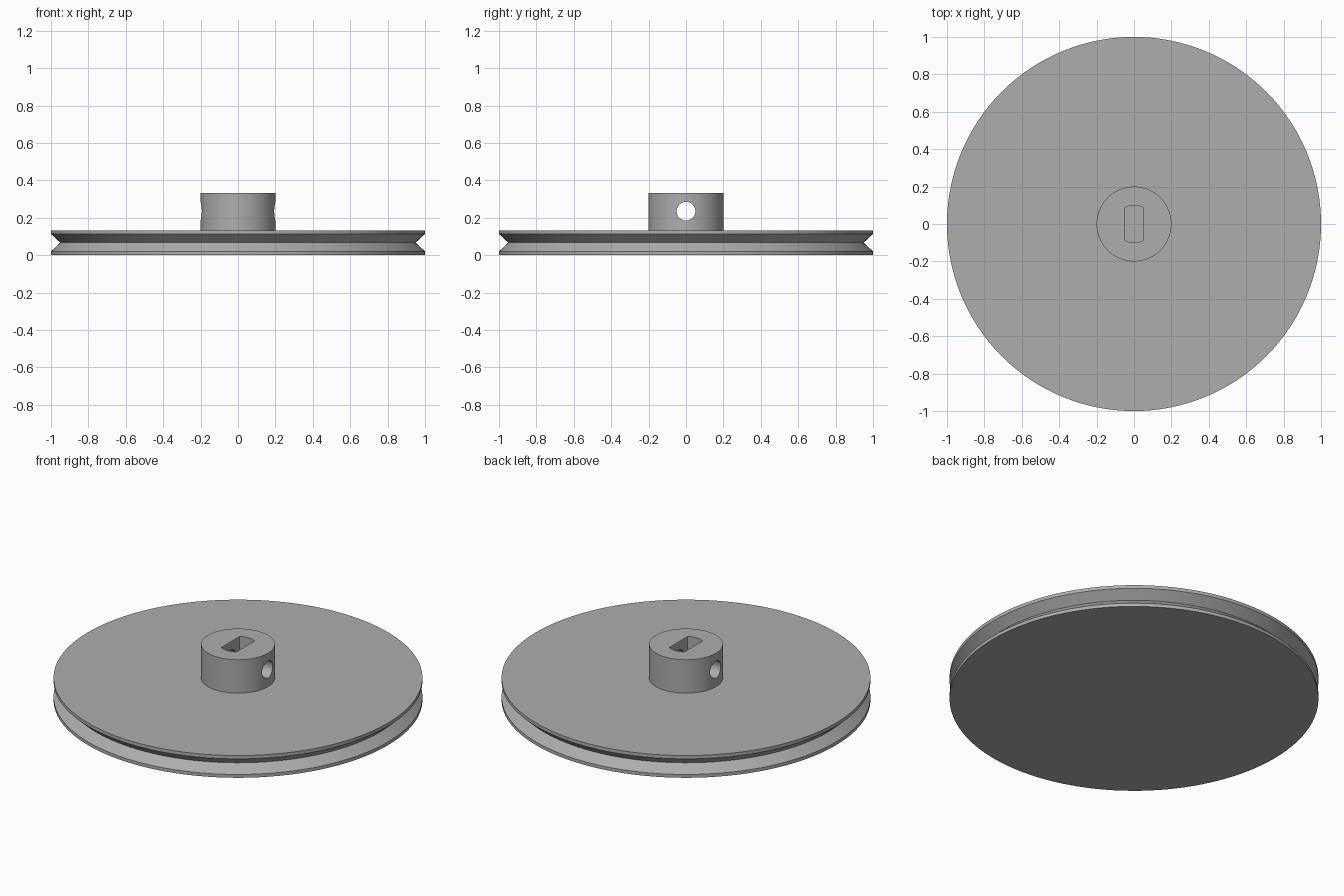
import bpy, bmesh
from math import cos, sin, pi, radians, sqrt
from mathutils import Matrix

if "Cube" in bpy.data.objects:
    bpy.data.objects.remove(bpy.data.objects["Cube"])

SEGMENTS = 128
RIM_R, RIM_TOP, LIP, GROOVE_R = 1.0, 0.133, 0.02, 0.95
HUB_R, HUB_TOP = 0.2, 0.333
SHAFT_R, FLAT_X = 0.1, 0.05
SCREW_R, SCREW_Z = 0.05, 0.235

grey = bpy.data.materials.new("plain grey")
grey.use_nodes = True
grey.diffuse_color = (0.42, 0.42, 0.42, 1)
grey.node_tree.nodes["Principled BSDF"].inputs["Base Color"].default_value = grey.diffuse_color


def add_object(name, bm):
    bmesh.ops.recalc_face_normals(bm, faces=bm.faces)
    mesh = bpy.data.meshes.new(name)
    bm.to_mesh(mesh)
    bm.free()
    mesh.materials.append(grey)
    obj = bpy.data.objects.new(name, mesh)
    bpy.context.collection.objects.link(obj)
    return obj


def loft(name, rings):
    """Skin a stack of equal-length point rings and cap both ends."""
    bm = bmesh.new()
    loops = [[bm.verts.new(p) for p in ring] for ring in rings]
    count = len(loops[0])
    for a, b in zip(loops, loops[1:]):
        for i in range(count):
            j = (i + 1) % count
            bm.faces.new((a[i], a[j], b[j], b[i]))
    bm.faces.new(loops[0])
    bm.faces.new(loops[-1])
    return add_object(name, bm)


def circle(radius, z):
    angles = [2 * pi * i / SEGMENTS for i in range(SEGMENTS)]
    return [(radius * cos(a), radius * sin(a), z) for a in angles]


# Grooved wheel and hub, turned from one profile
profile = [(RIM_R, 0), (RIM_R, LIP), (GROOVE_R, RIM_TOP / 2), (RIM_R, RIM_TOP - LIP),
           (RIM_R, RIM_TOP), (HUB_R, RIM_TOP), (HUB_R, HUB_TOP)]
pulley = loft("pulley_wheel_and_hub", [circle(r, z) for r, z in profile])

# Shaft slot: round bore with two flats, closed at the wheel
steps = 12
xs = [FLAT_X * (2 * i / steps - 1) for i in range(steps + 1)]
arc = [(x, sqrt(SHAFT_R ** 2 - x * x)) for x in xs]
outline = arc + [(-x, -y) for x, y in arc]
slot = loft("shaft_slot_cutter", [[(x, y, z) for x, y in outline] for z in (RIM_TOP, HUB_TOP + 0.1)])

# Set screw hole straight through the hub
bm = bmesh.new()
bmesh.ops.create_cone(bm, cap_ends=True, segments=48, radius1=SCREW_R, radius2=SCREW_R, depth=0.6,
                      matrix=Matrix.Translation((0, 0, SCREW_Z)) @ Matrix.Rotation(pi / 2, 4, "Y"))
screw = add_object("screw_hole_cutter", bm)

# Cut the openings, then drop the cutters
bpy.ops.object.select_all(action="DESELECT")
bpy.context.view_layer.objects.active = pulley
pulley.select_set(True)
for cutter in (slot, screw):
    mod = pulley.modifiers.new(cutter.name, "BOOLEAN")
    mod.operation = "DIFFERENCE"
    mod.solver = "EXACT"
    mod.object = cutter
    bpy.ops.object.modifier_apply(modifier=mod.name)
    bpy.data.objects.remove(cutter)

bpy.ops.object.shade_smooth_by_angle(angle=radians(30))
